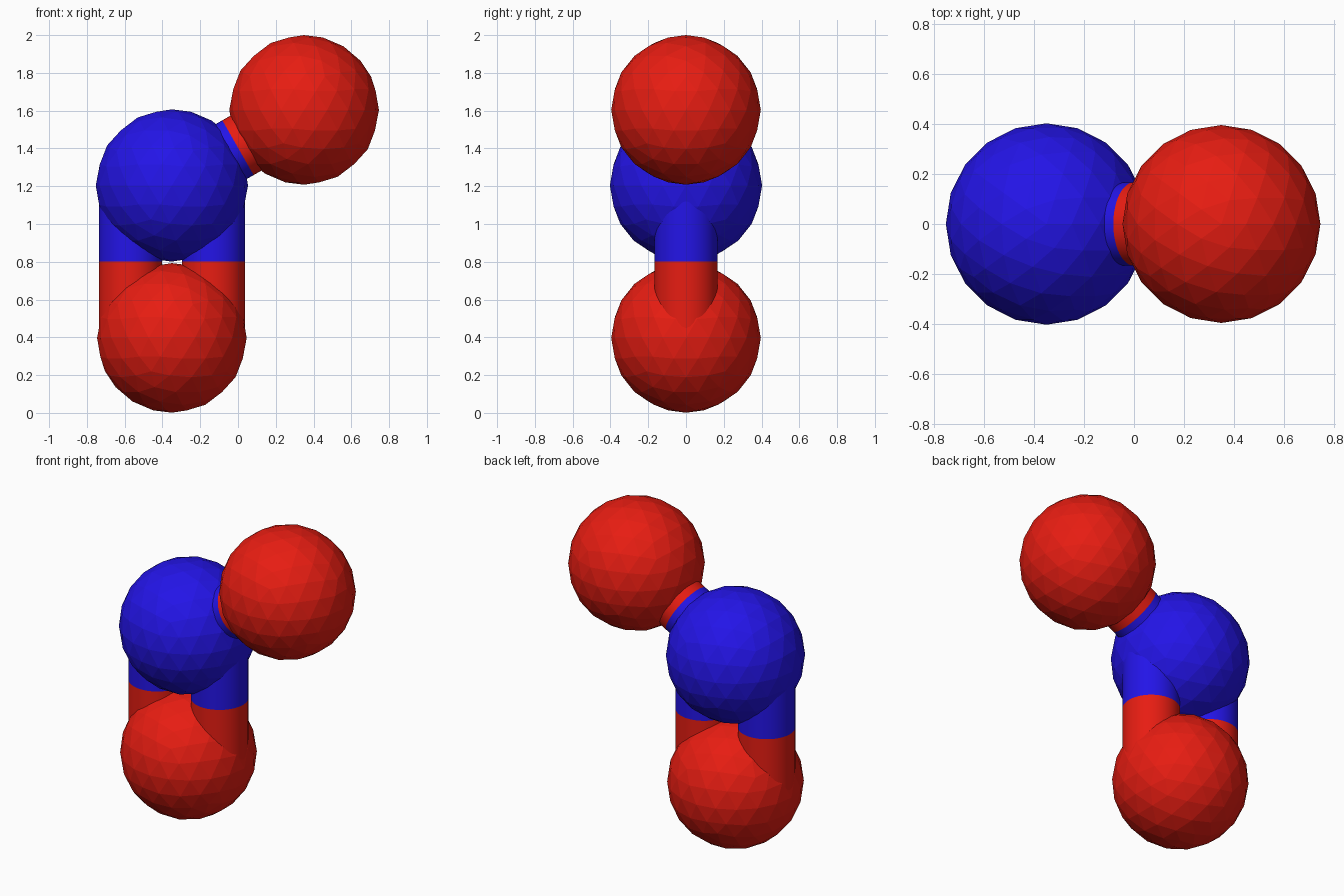
import bpy
import math
from mathutils import Vector

if "Cube" in bpy.data.objects:
    bpy.data.objects.remove(bpy.data.objects["Cube"])


def material(name, color):
    m = bpy.data.materials.new(name)
    m.diffuse_color = color
    m.use_nodes = True
    m.node_tree.nodes["Principled BSDF"].inputs["Base Color"].default_value = m.diffuse_color
    return m


RED = material("red", (0.8, 0.012, 0.006, 1))
BLUE = material("blue", (0.017, 0.007, 0.8, 1))
BOND_R = 0.167

low = Vector((-0.35, 0, 0.397))
mid = Vector((-0.35, 0, 1.204))
top = Vector((0.35, 0, 1.604))


def atom(name, center, radius, mat):
    bpy.ops.mesh.primitive_ico_sphere_add(subdivisions=3, radius=radius, location=center)
    ob = bpy.context.object
    ob.name = name
    ob.data.materials.append(mat)


def half_bond(name, a, b, mat):
    d = b - a
    bpy.ops.mesh.primitive_cylinder_add(
        vertices=48, radius=BOND_R, depth=d.length, location=(a + b) / 2,
        rotation=d.to_track_quat('Z', 'Y').to_euler(), end_fill_type='NOTHING')
    ob = bpy.context.object
    ob.name = name
    ob.data.materials.append(mat)
    bpy.ops.object.shade_smooth_by_angle(angle=math.radians(30))


def bond(name, red_end, blue_end):
    middle = (red_end + blue_end) / 2
    half_bond(name + "_red_half", middle, red_end, RED)
    half_bond(name + "_blue_half", middle, blue_end, BLUE)


# Atoms: faceted balls
atom("lower_red_atom", low, 0.396, RED)
atom("blue_atom", mid, 0.403, BLUE)
atom("upper_red_atom", top, 0.396, RED)

# Double bond: two upright rods side by side
for side, dx in (("left", -0.22), ("right", 0.22)):
    off = Vector((dx, 0, 0))
    bond(side + "_double_bond", low + off, mid + off)

# Single slanted bond
bond("single_bond", top, mid)
